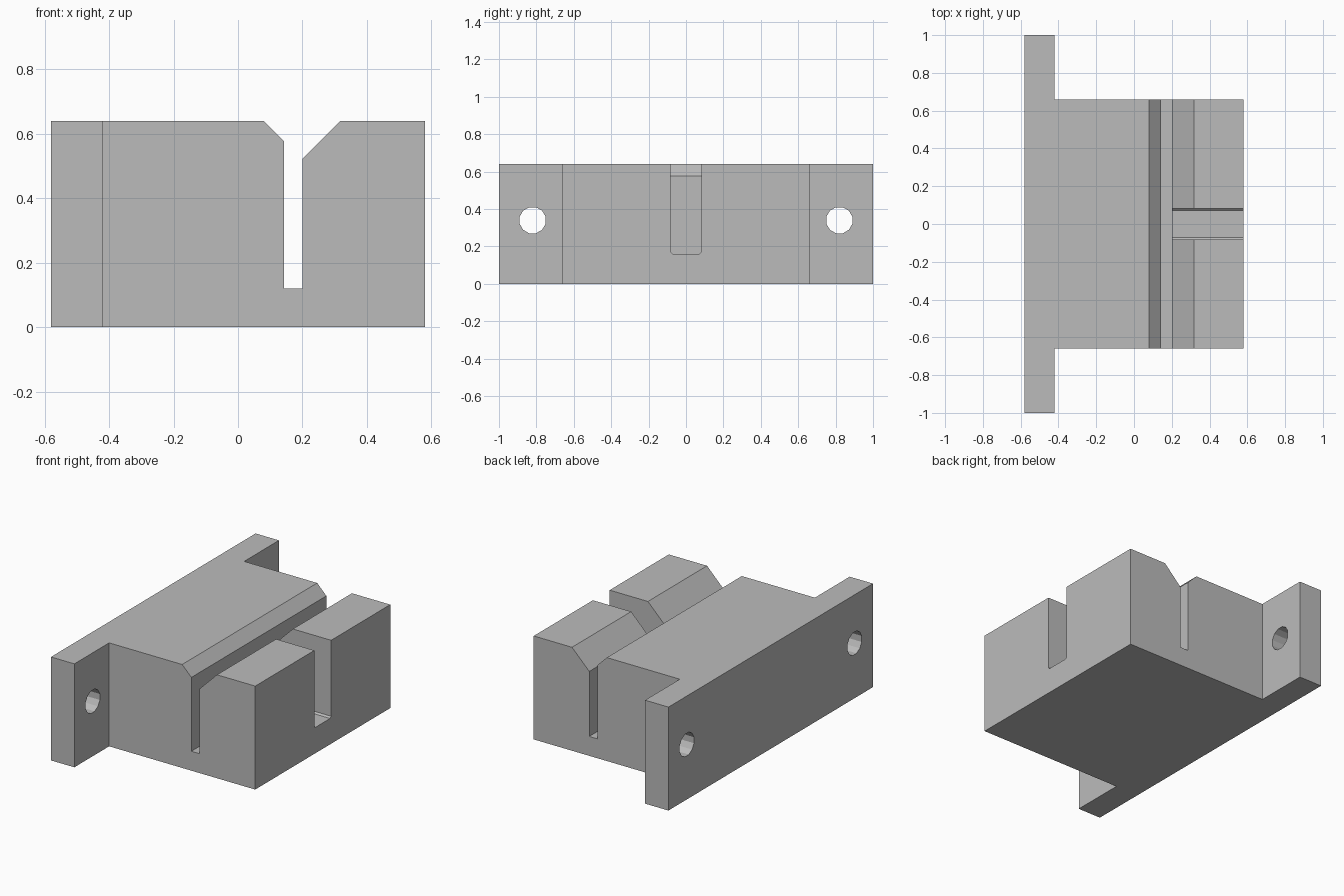
import bpy, bmesh, math
from mathutils import Vector

cube = bpy.data.objects.get("Cube")
if cube:
    bpy.data.objects.remove(cube, do_unlink=True)

grey = bpy.data.materials.new("plain_grey")
grey.use_nodes = True
colour = (0.5, 0.5, 0.5, 1)
grey.diffuse_color = colour
grey.node_tree.nodes["Principled BSDF"].inputs["Base Color"].default_value = colour


def prism(name, outline, sweep):
    """Extrude a closed outline of 3D points along a sweep vector."""
    bm = bmesh.new()
    face = bm.faces.new([bm.verts.new(p) for p in outline])
    grown = bmesh.ops.extrude_face_region(bm, geom=[face])["geom"]
    moved = [g for g in grown if isinstance(g, bmesh.types.BMVert)]
    bmesh.ops.translate(bm, verts=moved, vec=Vector(sweep))
    bmesh.ops.recalc_face_normals(bm, faces=bm.faces)
    mesh = bpy.data.meshes.new(name)
    bm.to_mesh(mesh)
    bm.free()
    mesh.materials.append(grey)
    ob = bpy.data.objects.new(name, mesh)
    bpy.context.collection.objects.link(ob)
    return ob


def cut(target, cutter):
    """Subtract the cutter, then remove it."""
    mod = target.modifiers.new(cutter.name, 'BOOLEAN')
    mod.operation = 'DIFFERENCE'
    mod.solver = 'EXACT'
    mod.object = cutter
    bpy.context.view_layer.objects.active = target
    bpy.ops.object.modifier_apply(modifier=mod.name)
    bpy.data.objects.remove(cutter, do_unlink=True)


BACK, STEP, FRONT = -0.58, -0.42, 0.58
TOP, HALF, BODY = 0.64, 1.0, 0.66

# T-shaped plan: mounting flange with the clamp body in front of it
half_plan = [(BACK, HALF), (STEP, HALF), (STEP, BODY), (FRONT, BODY)]
plan = half_plan + [(x, -y) for x, y in reversed(half_plan)]
body = prism("slotted_block", [(x, y, 0) for x, y in plan], (0, 0, TOP))

# Long groove with bevelled lips
groove = [(0.143, 0.12), (0.2, 0.12), (0.2, 0.522), (0.418, 0.74),
          (-0.02, 0.74), (0.143, 0.577)]
cut(body, prism("groove_cutter", [(x, -0.8, z) for x, z in groove], (0, 1.6, 0)))

# Cross slot through the outer jaw, with slightly eased bottom corners
slot = [(-0.072, 0.16), (0.072, 0.16), (0.082, 0.17), (0.082, 0.8),
        (-0.082, 0.8), (-0.082, 0.17)]
cut(body, prism("slot_cutter", [(0.17, y, z) for y, z in slot], (0.5, 0, 0)))

# Bolt holes through both flange ears
SIDES, RADIUS = 12, 0.072
for side in (-1, 1):
    ring = []
    for i in range(SIDES):
        a = math.tau * (i + 0.5) / SIDES
        ring.append((-0.7, side * 0.82 + RADIUS * math.cos(a),
                     0.34 + RADIUS * math.sin(a)))
    cut(body, prism("hole_cutter", ring, (0.4, 0, 0)))
